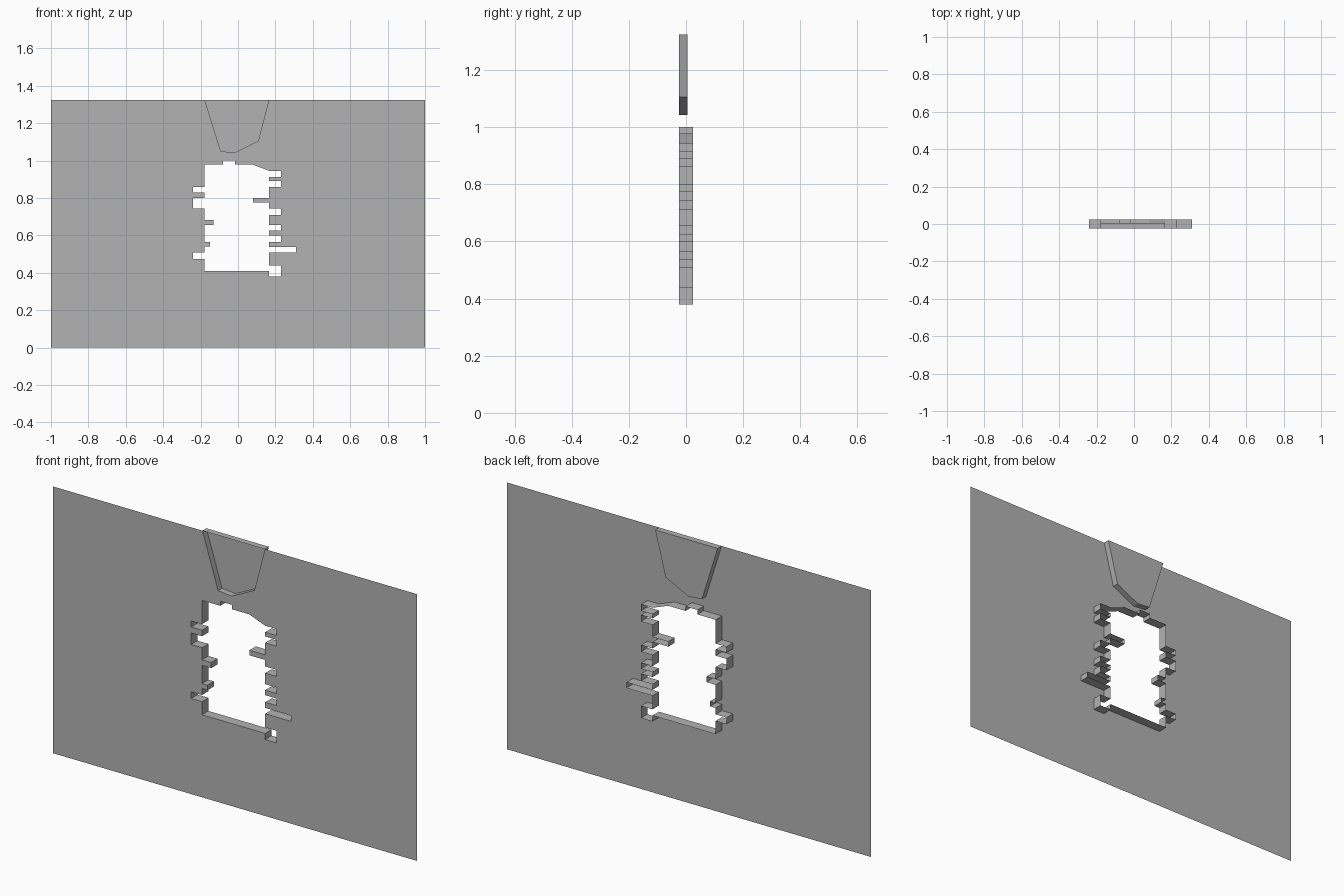
import bpy, bmesh
from mathutils import Vector

cube = bpy.data.objects.get("Cube")
if cube:
    bpy.data.objects.remove(cube, do_unlink=True)

FRONT, RIM_BACK, RECESS_BACK = -0.025, 0.025, 0.006
TOP = 1.325

grey = bpy.data.materials.new("plain_grey")
grey.use_nodes = True
colour = (0.45, 0.45, 0.45, 1)
grey.diffuse_color = colour
grey.node_tree.nodes["Principled BSDF"].inputs["Base Color"].default_value = colour


def finish(bm, name):
    mesh = bpy.data.meshes.new(name)
    bm.to_mesh(mesh)
    bm.free()
    mesh.materials.append(grey)
    obj = bpy.data.objects.new(name, mesh)
    bpy.context.collection.objects.link(obj)
    return obj


def loop_verts(bm, points, y):
    return [bm.verts.new((x, y, z)) for x, z in points]


def ribbon(bm, points, back):
    """Closed band running from the sheet back to the given depth."""
    near, far = loop_verts(bm, points, FRONT), loop_verts(bm, points, back)
    for i in range(len(points)):
        j = (i + 1) % len(points)
        bm.faces.new((near[i], near[j], far[j], far[i]))
    return far


def side(x, tabs):
    """Stepped edge: each step reaches tip between heights a and b."""
    return [p for tip, a, b in tabs for p in ((x, a), (tip, a), (tip, b), (x, b))]


# Stepped opening: left edge going up, top edge, right edge going down
L, R, STEP_L, STEP_R = -0.18, 0.167, -0.24, 0.23
left_tabs = [(STEP_L, 0.475, 0.508), (-0.15, 0.54, 0.565), (-0.13, 0.655, 0.683),
             (STEP_L, 0.743, 0.8), (STEP_L, 0.83, 0.86)]
right_tabs = [(STEP_R, 0.892, 0.86), (0.08, 0.8, 0.775), (STEP_R, 0.743, 0.71),
              (STEP_R, 0.655, 0.625), (STEP_R, 0.6, 0.565), (0.31, 0.537, 0.508)]
top_edge = [(L, 0.978), (-0.08, 0.978), (-0.08, 1.0), (-0.015, 1.0), (-0.015, 0.978),
            (0.08, 0.978), (R, 0.945), (STEP_R, 0.945), (STEP_R, 0.913), (R, 0.913)]
foot = [(R, 0.44), (STEP_R, 0.44), (STEP_R, 0.38), (R, 0.38), (R, 0.41)]
opening = [(L, 0.41)] + side(L, left_tabs) + top_edge + side(R, right_tabs) + foot

# Tapered recess at the top edge
recess = [(-0.178, TOP), (-0.092, 1.05), (-0.018, 1.043), (0.108, 1.105), (0.165, TOP)]

# Thin sheet with the notch and the opening cut out
bm = bmesh.new()
outer = [(-1, 0), (-1, TOP)] + recess + [(1, TOP), (1, 0)]
for points in (outer, opening):
    verts = loop_verts(bm, points, FRONT)
    for i, v in enumerate(verts):
        bm.edges.new((v, verts[(i + 1) % len(verts)]))
bmesh.ops.triangle_fill(bm, use_beauty=True, use_dissolve=False,
                        edges=bm.edges[:], normal=Vector((0, -1, 0)))
bm.normal_update()
for face in bm.faces:
    if face.normal.y > 0:
        face.normal_flip()
finish(bm, "wall_sheet")

# Band around the opening
bm = bmesh.new()
ribbon(bm, opening, RIM_BACK)
finish(bm, "opening_rim")

# Recess sides, closed top and back panel
bm = bmesh.new()
far = ribbon(bm, recess, RECESS_BACK)
bm.faces.new(far)
bmesh.ops.recalc_face_normals(bm, faces=bm.faces[:])
finish(bm, "tapered_recess")
